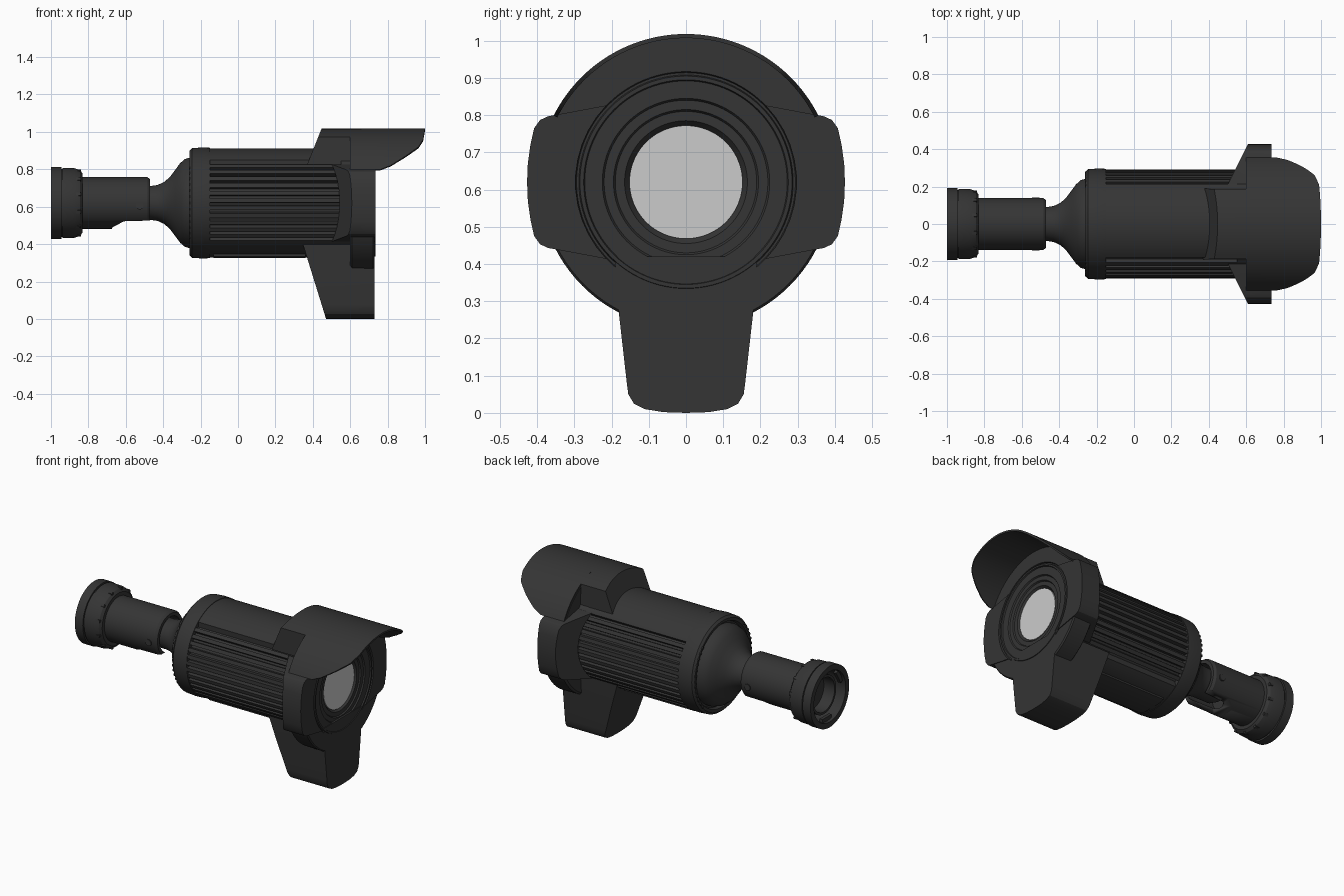
import bpy, bmesh
from math import sin, cos, radians, pi
from mathutils import Matrix, Vector

if "Cube" in bpy.data.objects:
    bpy.data.objects.remove(bpy.data.objects["Cube"])

CZ = 0.62  # height of the main axis (runs along x)


def material(name, c):
    m = bpy.data.materials.new(name)
    m.diffuse_color = (c, c, c, 1)
    m.use_nodes = True
    m.node_tree.nodes["Principled BSDF"].inputs["Base Color"].default_value = m.diffuse_color
    return m


DARK = material("charcoal", 0.035)
LIGHT = material("lens_grey", 0.60)


def finish(name, bm, mat):
    bmesh.ops.remove_doubles(bm, verts=bm.verts, dist=1e-5)
    bmesh.ops.recalc_face_normals(bm, faces=bm.faces)
    me = bpy.data.meshes.new(name)
    bm.to_mesh(me)
    bm.free()
    me.materials.append(mat)
    ob = bpy.data.objects.new(name, me)
    bpy.context.collection.objects.link(ob)
    bpy.ops.object.select_all(action='DESELECT')
    ob.select_set(True)
    bpy.context.view_layer.objects.active = ob
    bpy.ops.object.shade_smooth_by_angle(angle=radians(28))
    return ob


def skin(name, rings, mat=DARK, wrap=False):
    """Join closed rings of points; cap the ends unless wrapped."""
    bm = bmesh.new()
    vs = [[bm.verts.new(p) for p in r] for r in rings]
    n = len(vs[0])
    for i in range(len(vs) if wrap else len(vs) - 1):
        a, b = vs[i], vs[(i + 1) % len(vs)]
        for j in range(n):
            k = (j + 1) % n
            bm.faces.new((a[j], a[k], b[k], b[j]))
    if not wrap:
        bm.faces.new(vs[0])
        bm.faces.new(vs[-1])
    return finish(name, bm, mat)


def polar(x, r, deg):
    a = radians(deg)
    return (x, r * cos(a), CZ + r * sin(a))


def lathe(name, profile, mat=DARK, seg=96):
    return skin(name, [[polar(x, r, 360 * i / seg) for x, r in profile]
                       for i in range(seg)], mat, True)


def prism(name, outline, back, front):
    """Extrude a y-z outline along x; back(y, z) gives the sloped rear."""
    return skin(name, [[(back(y, z), y, z) for y, z in outline],
                       [(front, y, z) for y, z in outline]])


def radial_boxes(name, angles, x, r, size):
    bm = bmesh.new()
    for d in angles:
        m = (Matrix.Translation(polar(x, r, d)) @ Matrix.Rotation(radians(d), 4, 'X')
             @ Matrix.Diagonal((*size, 1)))
        bmesh.ops.create_cube(bm, size=1, matrix=m)
    return finish(name, bm, DARK)


# Mount ring, hollow at the back
lathe("mount_ring", [(-1, .158), (-1, .192), (-.945, .192), (-.945, .182), (-.937, .182),
                     (-.937, .188), (-.875, .186), (-.845, .176), (-.832, .16), (-.832, .1),
                     (-.88, .1), (-.88, .158)])
lathe("mount_inner_collar", [(-.96, .105), (-.96, .12), (-.87, .12), (-.87, .105)])
lathe("mount_floor", [(-.885, 0), (-.885, .13), (-.84, .13), (-.84, 0)])
radial_boxes("mount_bayonet_tabs", [30, 150, 270], -.97, .148, (.02, .03, .09))
radial_boxes("mount_grip_ribs", range(15, 375, 30), -.862, .172, (.045, .022, .016))

# Stem with a slot cut underneath for the swivel
stem = lathe("stem", [(-.85, 0), (-.85, .138), (-.485, .138), (-.47, .128), (-.47, .108),
                      (-.66, .108), (-.66, 0)])
cutter = skin("stem_slot_cutter", [[(x, y, z) for x, z in
              ((-.69, .45), (-.67, .49), (-.61, .522), (-.4, .528), (-.4, .4), (-.69, .4))]
              for y in (-.2, .2)])
cutter.hide_render = True
cutter.hide_set(True)
mod = stem.modifiers.new("slot", 'BOOLEAN')
mod.object = cutter
mod.operation = 'DIFFERENCE'
mod.solver = 'EXACT'

# Pivot screws, both sides
bm = bmesh.new()
for s in (-1, 1):
    bmesh.ops.create_cone(bm, cap_ends=True, segments=20, radius1=.02, radius2=.02, depth=.02,
                          matrix=Matrix.Translation((-.525, s * .133, .605))
                          @ Matrix.Rotation(pi / 2, 4, 'X'))
finish("pivot_screws", bm, DARK)

# Flared neck
lathe("neck", [(-.64, 0), (-.62, .07), (-.58, .09), (-.47, .09), (-.43, .096), (-.395, .112),
               (-.365, .138), (-.335, .178), (-.31, .212), (-.285, .234), (-.25, .245),
               (-.22, .245), (-.22, 0)])

# Body: rear collar, ribbed barrel, front band
lathe("body_rear_collar", [(-.235, 0), (-.235, .255), (-.255, .262), (-.258, .28), (-.245, .293),
                           (-.19, .297), (-.15, .295), (-.15, 0)])
section = []
for side in (0, 180):
    for k in range(-6, 6):                       # ribs on both flanks
        a = side + k * 8
        section += [(a, .266), (a + 2.6, .266), (a + 3.1, .292), (a + 7.5, .292)]
    section += [(side + 48 + d, .292) for d in range(0, 84, 4)]
skin("ribbed_barrel", [[polar(x, r, a) for a, r in section] for x in (-.155, .56)])
lathe("body_front_band", [(.55, 0), (.55, .293), (.64, .293), (.64, 0)])
radial_boxes("rear_vents", [s + d for s in (0, 180) for d in range(-42, 43, 7)],
             -.256, .276, (.014, .012, .014))
prism("belly_plate", [(-.1, .35), (-.1, .335), (-.07, .325), (.07, .325), (.1, .335), (.1, .35)],
      lambda y, z: -.13, .36)

# Front head ring with stepped bezel, and the lens
lathe("head_ring", [(.6, .27), (.6, .38), (.61, .392), (.722, .394), (.73, .388), (.73, .297),
                    (.722, .294), (.722, .288), (.734, .285), (.734, .275), (.726, .272),
                    (.726, .225), (.718, .22), (.718, .195), (.71, .19), (.71, .165),
                    (.7, .158), (.69, .15), (.64, .15), (.64, .27)])
lathe("lens", [(.66, 0), (.66, .152), (.702, .152), (.702, 0)], LIGHT)

# Side ears
arc = [(.297 * cos(radians(a)), CZ + .297 * sin(radians(a))) for a in range(-44, 45, 8)]
edge = [(.37, .797), (.392, .787), (.408, .765), (.418, .72), (.425, .67), (.427, .62)]
ear = arc + edge + [(y, 2 * CZ - z) for y, z in edge[-2::-1]]
for s, n in ((1, "left"), (-1, "right")):
    prism("side_ear_" + n, [(s * y, z) for y, z in ear],
          lambda y, z: .54 + (abs(y) - .29) * .5, .735)

# Bottom leg, sloped at the back
half = [(.06, .002), (.11, .01), (.14, .025), (.155, .05), (.159, .08), (.18, .265), (.192, .42)]
prism("bottom_leg", [(0, 0)] + half + [(-y, z) for y, z in half[::-1]],
      lambda y, z: .35 + (.39 - z) * .31, .73)

# Top block rising to the hood
top = [polar(0, .398, a)[1:] for a in range(62, 119, 4)]
prism("top_block", [(-.19, .82), (.19, .82)] + top, lambda y, z: .38 + (z - .85) * .4, .66)

# Sun visor: thin curved shell with a rounded front edge
EDGE = [(.79, .74), (.803, .77), (.82, .815), (.87, .895), (.92, .965), (.96, .99), (1.02, 1.0)]


def visor_front(z):
    for (z0, x0), (z1, x1) in zip(EDGE, EDGE[1:]):
        if z <= z1:
            return x0 + (x1 - x0) * (z - z0) / (z1 - z0)
    return 1.0


rings = []
for i in range(73):
    a = 26.7 + 126.6 * i / 72
    xf = visor_front(CZ + .398 * sin(radians(a)))
    rings.append([polar(.6, .398, a), polar(xf, .398, a), polar(xf, .387, a), polar(.6, .387, a)])
skin("visor", rings)
